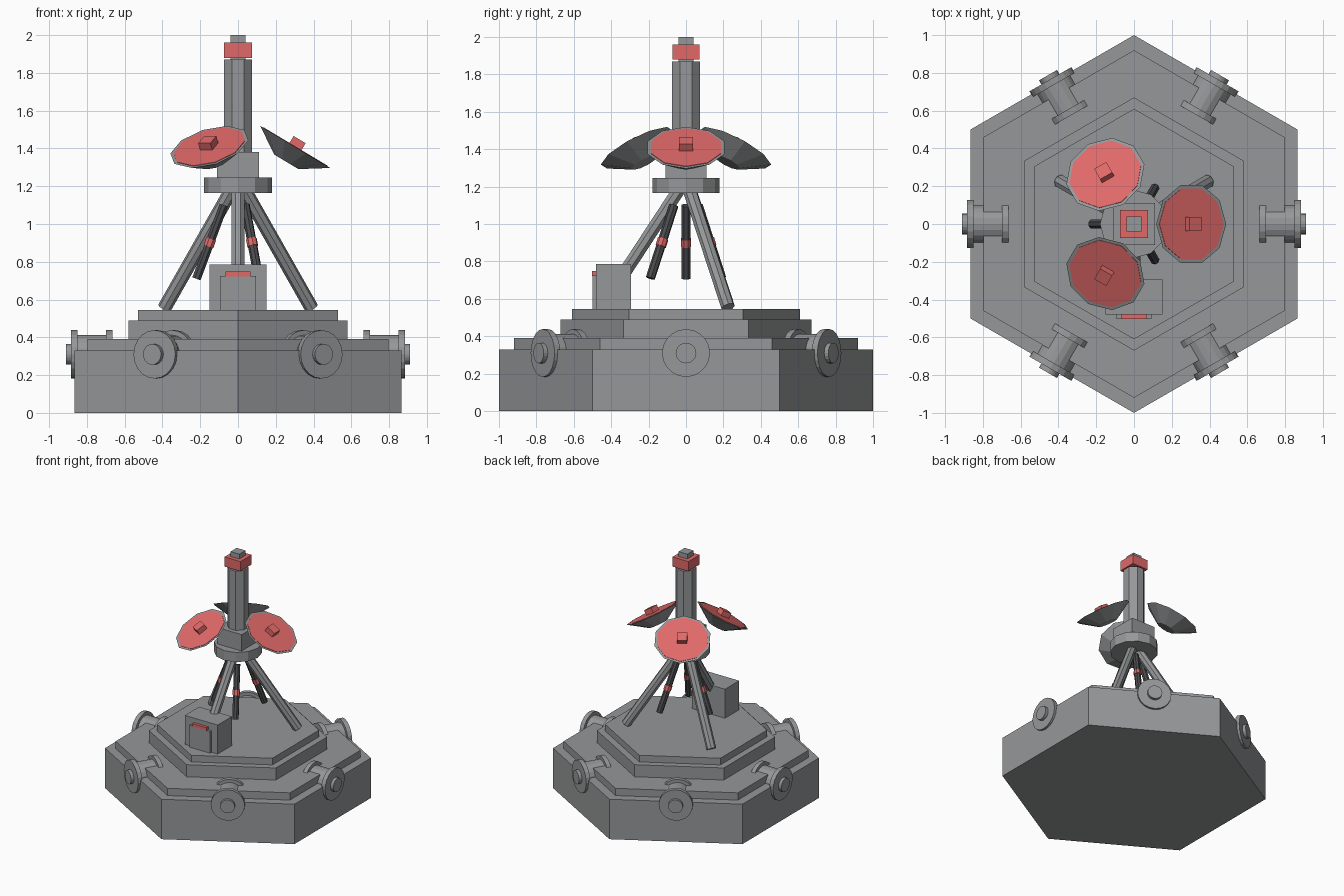
import bpy, bmesh, math
from mathutils import Vector, Matrix

cube = bpy.data.objects.get("Cube")
if cube:
    bpy.data.objects.remove(cube, do_unlink=True)


def material(name, color):
    m = bpy.data.materials.new(name)
    m.use_nodes = True
    m.diffuse_color = (*color, 1)
    m.node_tree.nodes["Principled BSDF"].inputs["Base Color"].default_value = (*color, 1)
    return m


GRAY = material("steel gray", (0.30, 0.31, 0.315))
RED = material("signal red", (0.75, 0.14, 0.14))
DARK = material("dark gray", (0.075, 0.075, 0.08))


def finish(name, bm, *mats):
    bmesh.ops.recalc_face_normals(bm, faces=bm.faces)
    mesh = bpy.data.meshes.new(name)
    bm.to_mesh(mesh)
    bm.free()
    for m in mats:
        mesh.materials.append(m)
    ob = bpy.data.objects.new(name, mesh)
    bpy.context.collection.objects.link(ob)
    return ob


def box(name, lo, hi, mat, matrix=Matrix()):
    lo, hi = Vector(lo), Vector(hi)
    bm = bmesh.new()
    bmesh.ops.create_cube(bm, size=1, matrix=matrix @ Matrix.Translation((lo + hi) / 2)
                          @ Matrix.Diagonal((*(hi - lo), 1)))
    return finish(name, bm, mat)


def lathe(name, profile, sides, mat, matrix=Matrix(), turn=0.0):
    """Stack of polygon rings (radius, height) closed by end caps."""
    bm = bmesh.new()
    rings = []
    for r, z in profile:
        angles = [turn + 2 * math.pi * i / sides for i in range(sides)]
        rings.append([bm.verts.new(matrix @ Vector((r * math.cos(a), r * math.sin(a), z)))
                      for a in angles])
    for a, b in zip(rings, rings[1:]):
        for i in range(sides):
            j = (i + 1) % sides
            bm.faces.new((a[i], a[j], b[j], b[i]))
    bm.faces.new(rings[0])
    bm.faces.new(rings[-1])
    return finish(name, bm, mat)


def rod(name, a, b, radius, sides, mat):
    a, b = Vector(a), Vector(b)
    m = Matrix.Translation(a) @ (b - a).to_track_quat('Z', 'Y').to_matrix().to_4x4()
    return lathe(name, [(radius, 0), (radius, (b - a).length)], sides, mat, m, math.pi / sides)


def spin(degrees):
    return Matrix.Rotation(math.radians(degrees), 4, 'Z')


# Stepped hexagonal base
lathe("base", [(1, 0), (1, .33), (.92, .33), (.92, .39), (.67, .39), (.67, .49),
               (.61, .49), (.61, .545)], 6, GRAY, turn=math.pi / 6)

# Flanged pipe ports around the base
for k in range(6):
    m = spin(60 * k) @ Matrix.Translation((0, 0, .31)) @ Matrix.Rotation(math.pi / 2, 4, 'Y')
    lathe(f"port_{k + 1}", [(.128, .665), (.128, .70), (.102, .70), (.102, .85), (.128, .85),
                            (.128, .885), (.055, .885), (.055, .91)], 20, GRAY, m)

# Control cabinet with door and handle
box("cabinet", (-.15, -.48, .545), (.15, -.295, .785), GRAY)
box("cabinet_door", (-.095, -.5, .545), (.095, -.48, .725), GRAY)
box("door_handle", (-.065, -.503, .723), (.065, -.48, .748), RED)

# Tripod legs and thin banded struts
for k in range(3):
    s = spin(30 + 120 * k)
    rod(f"leg_{k + 1}", s @ Vector((.04, 0, 1.18)), s @ Vector((.45, 0, .555)), .037, 8, GRAY)
    s = spin(60 + 120 * k)
    top, foot = s @ Vector((.075, 0, 1.10)), s @ Vector((.22, 0, .71))
    rod(f"strut_{k + 1}", top, foot, .025, 8, DARK)
    rod(f"strut_band_{k + 1}", top.lerp(foot, .46), top.lerp(foot, .56), .029, 8, RED)

# Collar, head block and mast
lathe("collar", [(.18, 1.165), (.18, 1.245)], 12, GRAY)
box("head_block", (-.11, -.11, 1.245), (.11, .11, 1.38), GRAY)
lathe("mast", [(.081, 1.38), (.081, 1.87)], 8, GRAY, turn=math.pi / 8)
box("mast_tip", (-.04, -.04, 1.87), (.04, .04, 2), GRAY)
box("beacon", (-.073, -.073, 1.88), (.073, .073, 1.96), RED)

# Three tilted dishes with red faces and emitters
for k in range(3):
    m = (spin(120 * k) @ Matrix.Translation((.303, 0, 1.408))
         @ Matrix.Rotation(math.radians(31), 4, 'Y'))
    lathe(f"dish_{k + 1}", [(.075, -.092), (.216, 0)], 10, GRAY, m)
    lathe(f"dish_face_{k + 1}", [(.198, -.002), (.198, .003)], 10, RED, m)
    box(f"emitter_{k + 1}", (-.037, -.037, 0), (.037, .037, .045), RED, m)
